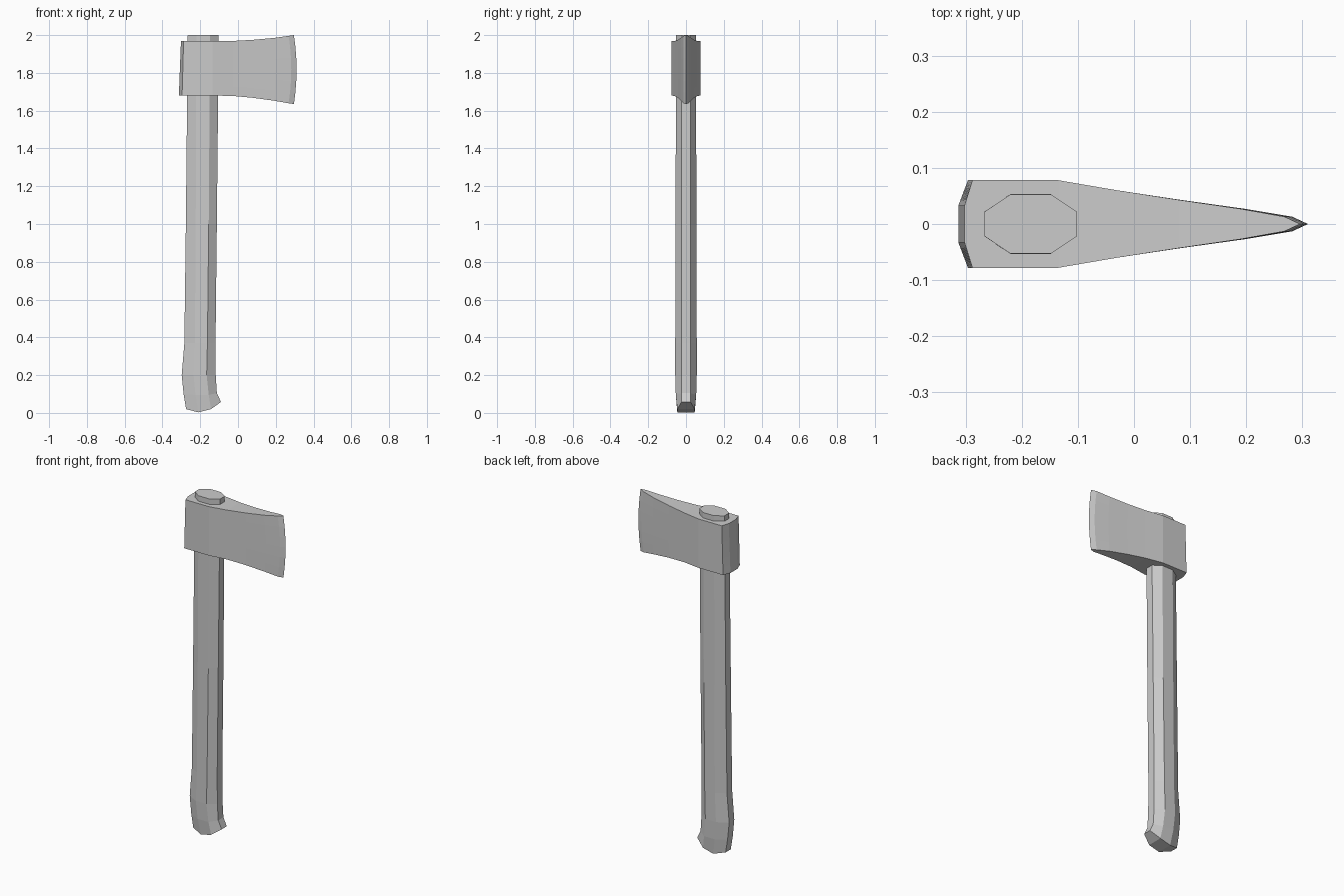
import bpy
import bmesh

cube = bpy.data.objects.get("Cube")
if cube:
    bpy.data.objects.remove(cube, do_unlink=True)

grey = bpy.data.materials.new("plain grey")
grey.use_nodes = True
colour = (0.6, 0.6, 0.6, 1)
grey.diffuse_color = colour
grey.node_tree.nodes["Principled BSDF"].inputs["Base Color"].default_value = colour


def skin_rings(bm, rings):
    """Join matching closed rings of points with quads."""
    loops = [[bm.verts.new(p) for p in ring] for ring in rings]
    n = len(loops[0])
    for low, high in zip(loops, loops[1:]):
        for i in range(n):
            j = (i + 1) % n
            bm.faces.new((low[i], low[j], high[j], high[i]))
    return loops


def finish(bm, name):
    bmesh.ops.recalc_face_normals(bm, faces=bm.faces)
    mesh = bpy.data.meshes.new(name)
    bm.to_mesh(mesh)
    bm.free()
    mesh.materials.append(grey)
    obj = bpy.data.objects.new(name, mesh)
    bpy.context.collection.objects.link(obj)


def octagon(xs, zs, flat, wide):
    """Octagon from four x columns: narrow at both ends, wide between."""
    cols = list(zip(xs, (flat, wide, wide, flat), zs))
    return ([(x, -y, z) for x, y, z in cols]
            + [(x, y, z) for x, y, z in reversed(cols)])


# Handle: octagonal shaft with a hooked, slanted butt
bm = bmesh.new()
rings = [
    octagon((-.275, -.21, -.143, -.09), (.02, .003, .02, .058), .024, .046),
    octagon((-.288, -.225, -.155, -.112), (.10, .095, .095, .105), .024, .054),
    octagon((-.298, -.235, -.166, -.118), (.20, .2, .2, .2), .024, .057),
    octagon((-.284, -.228, -.162, -.119), (.37, .37, .37, .37), .024, .057),
    octagon((-.276, -.224, -.155, -.112), (1, 1, 1, 1), .024, .055),
    octagon((-.266, -.22, -.148, -.102), (2, 2, 2, 2), .022, .053),
]
loops = skin_rings(bm, rings)
for loop in (loops[0], loops[-1]):
    # Cap with strips across the width, so the slanted butt stays clean
    for i in range(3):
        bm.faces.new((loop[i], loop[i + 1], loop[6 - i], loop[7 - i]))
finish(bm, "handle")

# Axe head stations: x, half width, bottom, top, edge bow, slant of the back
stations = [
    (-.302, .033, 1.68, 1.968, 0, .011),
    (-.288, .078, 1.68, 1.968, 0, .008),
    (-.135, .078, 1.68, 1.968, 0, 0),
    (-.03, .06, 1.678, 1.969, 0, 0),
    (.08, .043, 1.668, 1.975, .003, 0),
    (.19, .027, 1.653, 1.985, .008, 0),
    (.268, .013, 1.639, 1.996, .014, 0),
    (.296, 0, 1.635, 2.0, .014, 0),
]
rows = 6
bm = bmesh.new()
rings = []
for r in range(rows + 1):
    t = r / rows
    side = [(x + bow * 4 * t * (1 - t) - slant * (1 - t), y, low + (high - low) * t)
            for x, y, low, high, bow, slant in stations]
    rings.append(side + [(x, -y, z) for x, y, z in reversed(side[:-1])])
loops = skin_rings(bm, rings)
last = len(stations) - 1
for loop in (loops[0], loops[-1]):
    for i in range(last - 1):
        bm.faces.new((loop[i], loop[i + 1], loop[-2 - i], loop[-1 - i]))
    bm.faces.new((loop[last - 1], loop[last], loop[last + 1]))
finish(bm, "axe_head")
